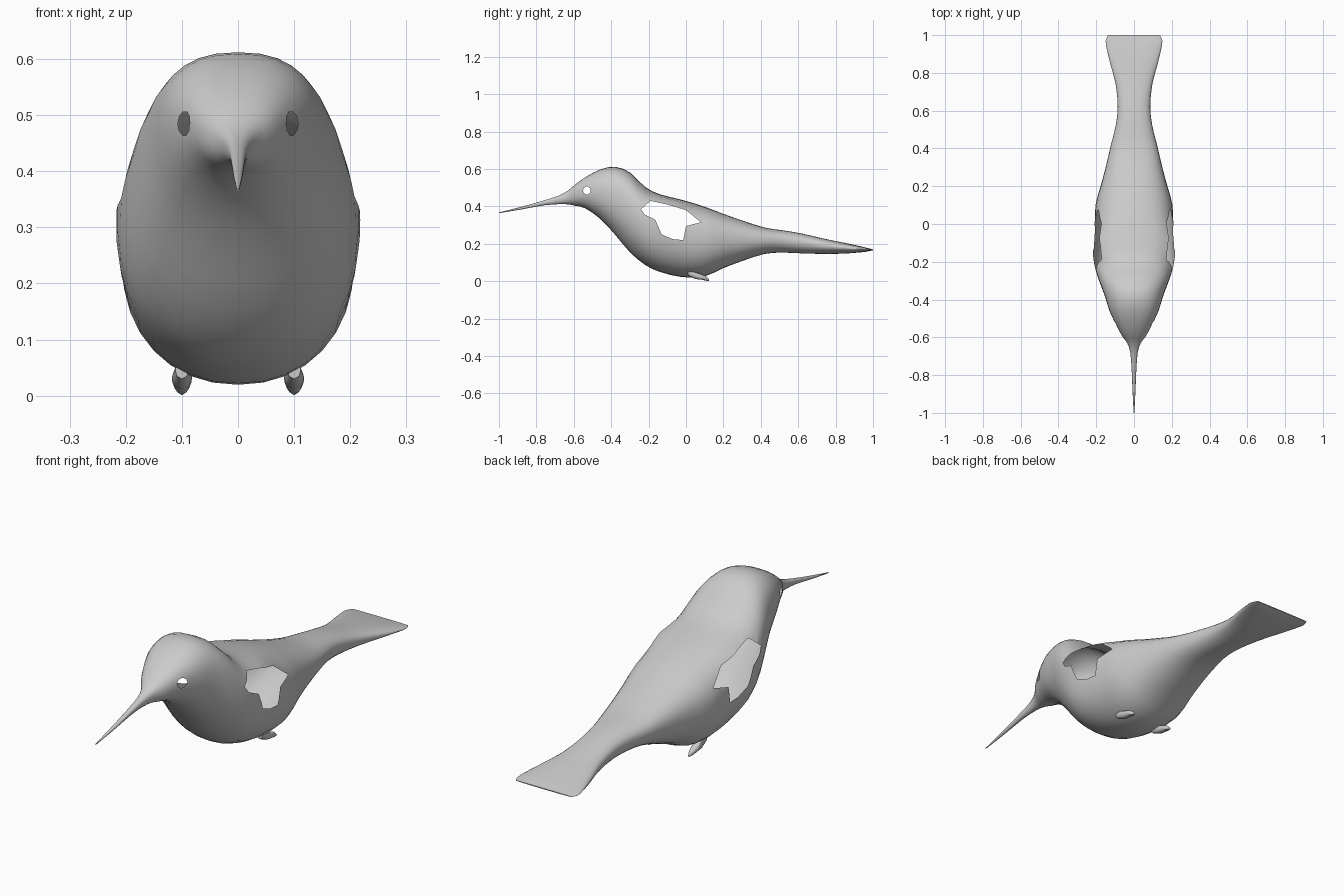
import bpy, bmesh, math
from mathutils import Vector
from mathutils.geometry import intersect_point_line

if "Cube" in bpy.data.objects:
    bpy.data.objects.remove(bpy.data.objects["Cube"])

# Body stations: y, top z, bottom z, half width
BODY = [
    (-1.0, .368, .364, .002), (-.88, .398, .384, .008), (-.76, .432, .406, .013),
    (-.68, .458, .412, .02), (-.63, .485, .411, .036), (-.595, .515, .404, .062),
    (-.54, .555, .39, .092), (-.46, .597, .335, .13), (-.38, .612, .25, .155),
    (-.3, .582, .155, .185), (-.22, .505, .088, .208), (-.14, .465, .05, .213),
    (-.02, .435, .022, .207), (.1, .398, .026, .204), (.2, .36, .07, .177),
    (.3, .325, .108, .15), (.42, .287, .146, .122), (.52, .272, .153, .097),
    (.62, .255, .149, .086), (.74, .227, .146, .097), (.85, .205, .148, .126),
    (.95, .183, .156, .149), (.98, .175, .161, .147), (1.0, .17, .166, .138)]
FOOT = [(.01, .06, .03, .012), (.05, .05, .012, .018), (.085, .036, .008, .017),
        (.105, .028, .003, .012), (.122, .012, .001, .004)]
# Wing opening outline: y, z
WING = [(-.24, .385), (-.19, .43), (-.1, .41), (0, .38), (.08, .315), (0, .295),
        (-.015, .22), (-.07, .225), (-.13, .25), (-.165, .33), (-.22, .355)]
EYE = [(-.53 + .021 * math.cos(i * math.tau / 10), .485 + .022 * math.sin(i * math.tau / 10))
       for i in range(10)]


def refine(st, k):
    """Catmull-Rom resampling of the stations."""
    out = []
    for i in range(len(st) - 1):
        a, b, c, d = st[max(i - 1, 0)], st[i], st[i + 1], st[min(i + 2, len(st) - 1)]
        for j in range(k):
            t = j / k
            out.append(tuple(q + .5 * t * (r - p + t * (2 * p - 5 * q + 4 * r - s
                       + t * (3 * (q - r) + s - p))) for p, q, r, s in zip(a, b, c, d)))
    return out + [st[-1]]


def make(name, bm):
    bmesh.ops.recalc_face_normals(bm, faces=bm.faces)
    me = bpy.data.meshes.new(name)
    bm.to_mesh(me)
    bm.free()
    ob = bpy.data.objects.new(name, me)
    bpy.context.collection.objects.link(ob)
    return ob


def loft(name, stations, sides, x0=0):
    bm = bmesh.new()
    rings = []
    for y, zt, zb, hw in stations:
        mid = zb + .55 * (zt - zb)
        ring = []
        for i in range(sides):
            t = math.tau * i / sides
            c, s = math.cos(t), math.sin(t)
            n = 2.4 if s > 0 else 2.15
            x = math.copysign(abs(c) ** (2 / n), c) * hw
            z = mid + math.copysign(abs(s) ** (2 / n), s) * (zt - mid if s > 0 else mid - zb)
            ring.append(bm.verts.new((x0 + x, y, z)))
        rings.append(ring)
    for a, b in zip(rings, rings[1:]):
        for i in range(sides):
            j = (i + 1) % sides
            bm.faces.new((a[i], a[j], b[j], b[i]))
    bm.faces.new(rings[0])
    bm.faces.new(rings[-1])
    return make(name, bm)


def prism(name, outline):
    bm = bmesh.new()
    a, b = ([bm.verts.new((x, y, z)) for y, z in outline] for x in (-.5, .5))
    bm.faces.new(a)
    bm.faces.new(b)
    for i in range(len(a)):
        j = (i + 1) % len(a)
        bm.faces.new((a[i], a[j], b[j], b[i]))
    return make(name, bm)


def on_outline(p, outline):
    q = Vector((0, p.y, p.z))
    for (y1, z1), (y2, z2) in zip(outline, outline[1:] + outline[:1]):
        pt, f = intersect_point_line(q, Vector((0, y1, z1)), Vector((0, y2, z2)))
        if -.01 < f < 1.01 and (pt - q).length < 2e-4:
            return True
    return False


def smooth(ob, angle):
    bpy.ops.object.select_all(action='DESELECT')
    ob.select_set(True)
    bpy.context.view_layer.objects.active = ob
    bpy.ops.object.shade_smooth_by_angle(angle=math.radians(angle))


# Body with flared wing roots
body = loft("body", refine(BODY, 2), 32)
for v in body.data.vertices:
    d2 = (v.co.y + .08) ** 2 + (v.co.z - .39) ** 2
    if abs(v.co.x) > .09:
        x = abs(v.co.x) + .03 * math.exp(-d2 / .008)
        v.co.x = math.copysign(min(x, .22), v.co.x)

# Wing and eye openings
for name, outline in (("wing_cutter", WING), ("eye_cutter", EYE)):
    cutter = prism(name, outline)
    cutter.hide_render = True
    mod = body.modifiers.new(name, 'BOOLEAN')
    mod.operation, mod.solver, mod.object = 'DIFFERENCE', 'EXACT', cutter
    bpy.context.view_layer.objects.active = body
    bpy.ops.object.modifier_apply(modifier=mod.name)
    bpy.data.objects.remove(cutter)

# Remove the tunnel walls so the body stays an open shell
bm = bmesh.new()
bm.from_mesh(body.data)
walls = [f for f in bm.faces if abs(f.normal.x) < 2e-3 and
         any(all(on_outline(v.co, o) for v in f.verts) for o in (WING, EYE))]
bmesh.ops.delete(bm, geom=walls, context='FACES')
bm.to_mesh(body.data)
bm.free()
smooth(body, 50)

# Tucked feet
for side, x in (("left", .1), ("right", -.1)):
    smooth(loft("foot_" + side, FOOT, 8, x), 50)
